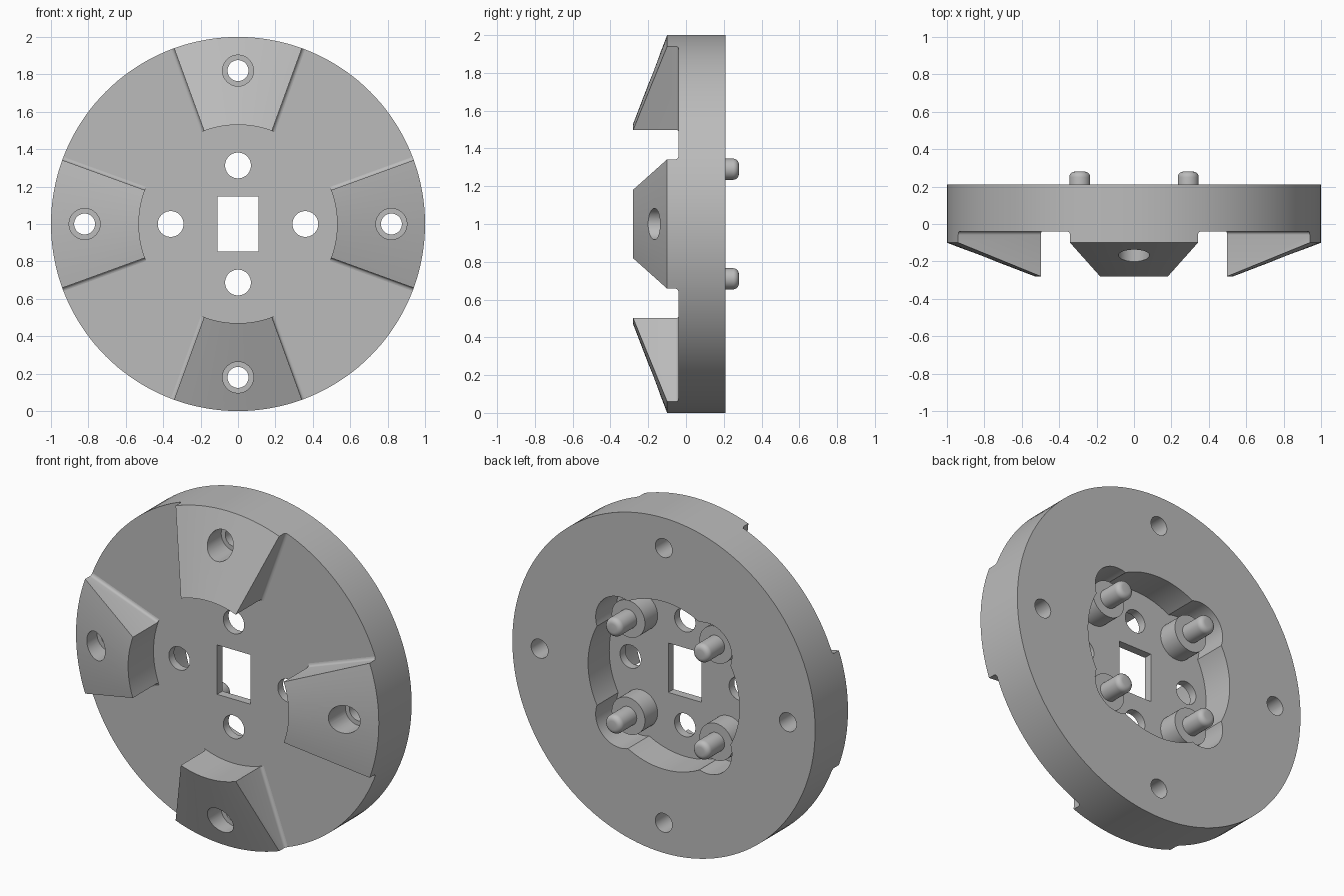
import bpy, bmesh, math
from mathutils import Matrix, Vector

if "Cube" in bpy.data.objects:
    bpy.data.objects.remove(bpy.data.objects["Cube"])

grey = bpy.data.materials.new("machined grey")
grey.use_nodes = True
grey.diffuse_color = (0.5, 0.5, 0.5, 1)
grey.node_tree.nodes["Principled BSDF"].inputs["Base Color"].default_value = (0.5, 0.5, 0.5, 1)

MID = 1.0                     # height of the wheel axis
FACE, BACK, FLOOR = -0.04, 0.21, 0.01
parts = []


def make_object(name, bm, cutter=False):
    bmesh.ops.recalc_face_normals(bm, faces=bm.faces)
    mesh = bpy.data.meshes.new(name)
    bm.to_mesh(mesh)
    bm.free()
    mesh.materials.append(grey)
    obj = bpy.data.objects.new(name, mesh)
    bpy.context.scene.collection.objects.link(obj)
    if cutter:
        obj.hide_render = True
    else:
        parts.append(obj)
    return obj


def cylinder(name, x, z, radius, y0, y1, sides=48, tip=0, cutter=False):
    """Cylinder along y, optionally with a rounded back end."""
    bm = bmesh.new()
    place = Matrix.Translation((x, (y0 + y1) / 2, MID + z)) @ Matrix.Rotation(math.pi / 2, 4, 'X')
    bmesh.ops.create_cone(bm, cap_ends=True, segments=sides, radius1=radius,
                          radius2=radius, depth=y1 - y0, matrix=place)
    if tip:
        rim = [e for e in bm.edges if all(v.co.y > y1 - 1e-4 for v in e.verts)]
        bmesh.ops.bevel(bm, geom=rim, offset=tip, segments=5, profile=0.5, affect='EDGES')
    return make_object(name, bm, cutter)


def cut(obj, cutters):
    """Subtract each cutter, bake the result and discard the cutters."""
    for c in cutters:
        mod = obj.modifiers.new("cut", 'BOOLEAN')
        mod.operation, mod.solver, mod.object = 'DIFFERENCE', 'EXACT', c
    graph = bpy.context.evaluated_depsgraph_get()
    graph.update()
    mesh = bpy.data.meshes.new_from_object(obj.evaluated_get(graph))
    obj.modifiers.clear()
    obj.data = mesh
    for c in cutters:
        bpy.data.objects.remove(c)


def jaw(name, turn):
    """Wedge with a conical front, radial side walls and a small root fillet."""
    inner, outer, half, fillet = 0.53, 1.0, math.radians(20), 0.018
    # columns: angle, sideways offset, front y at inner and outer radius
    side = [(half, fillet * (1 - math.cos(a)), FACE - fillet * (1 - math.sin(a)))
            for a in (i * math.pi / 8 for i in range(5))]
    columns = [(half * i / 8, 0, -0.28, -0.10) for i in range(-8, 9)]
    right = [(a, o, y, y) for a, o, y in side]
    left = [(-a, -o, y, y) for a, o, y in reversed(side)]
    columns = left + columns + right
    bm = bmesh.new()
    rings = []
    for a, o, y_in, y_out in columns:
        ring = []
        for r, y in ((inner, FACE), (outer, FACE), (outer, y_out), (inner, y_in)):
            t = a + math.asin(o / r) + turn
            ring.append(bm.verts.new((r * math.sin(t), y, MID + r * math.cos(t))))
        rings.append(ring)
    for p, q in zip(rings, rings[1:]):
        for i in range(4):
            j = (i + 1) % 4
            bm.faces.new((p[i], p[j], q[j], q[i]))
    bmesh.ops.remove_doubles(bm, verts=bm.verts, dist=1e-5)
    return make_object(name, bm)


corners = [(x, z) for x in (-0.29, 0.29) for z in (-0.29, 0.29)]
quarter = [("top", 0), ("left", 1), ("bottom", 2), ("right", 3)]

# Main disc with lobed back recess, bolt holes and a rectangular opening
disc = cylinder("disc", 0, 0, 1.0, FACE, BACK, sides=144)
cutters = [cylinder("recess_cutter", 0, 0, 0.5, FLOOR, 0.4, sides=96, cutter=True)]
cutters += [cylinder("lobe_cutter", x, z, 0.16, FLOOR, 0.4, cutter=True) for x, z in corners]
for _, k in quarter:
    s, c = math.sin(k * math.pi / 2), math.cos(k * math.pi / 2)
    near = 0.36 if k % 2 else 0.313
    cutters.append(cylinder("web_hole_cutter", near * s, near * c, 0.069, -0.2, 0.4, cutter=True))
    cutters.append(cylinder("bolt_hole_cutter", 0.82 * s, 0.82 * c, 0.056, -0.2, 0.4, cutter=True))
bm = bmesh.new()
bmesh.ops.create_cube(bm, size=1, matrix=Matrix.Translation((0, 0, MID)) @
                      Matrix.Diagonal(Vector((0.22, 0.6, 0.295, 1))))
cutters.append(make_object("opening_cutter", bm, cutter=True))
cut(disc, cutters)

# Four jaws, each with a wide bolt-head bore
for word, k in quarter:
    turn = k * math.pi / 2
    wedge = jaw(word + "_jaw", turn)
    cut(wedge, [cylinder("bore_cutter", 0.82 * math.sin(turn), 0.82 * math.cos(turn),
                         0.083, -0.5, 0.2, cutter=True)])

# Bosses in the recess, each carrying a round-ended peg
for i, (x, z) in enumerate(corners, 1):
    cylinder(f"boss_{i}", x, z, 0.11, FLOOR, 0.13)
    cylinder(f"peg_{i}", x, z, 0.056, 0.13, 0.28, sides=32, tip=0.03)

# Smooth round surfaces, keep machined edges crisp
bpy.ops.object.select_all(action='DESELECT')
for obj in parts:
    obj.select_set(True)
bpy.context.view_layer.objects.active = disc
bpy.ops.object.shade_smooth_by_angle(angle=math.radians(25))
